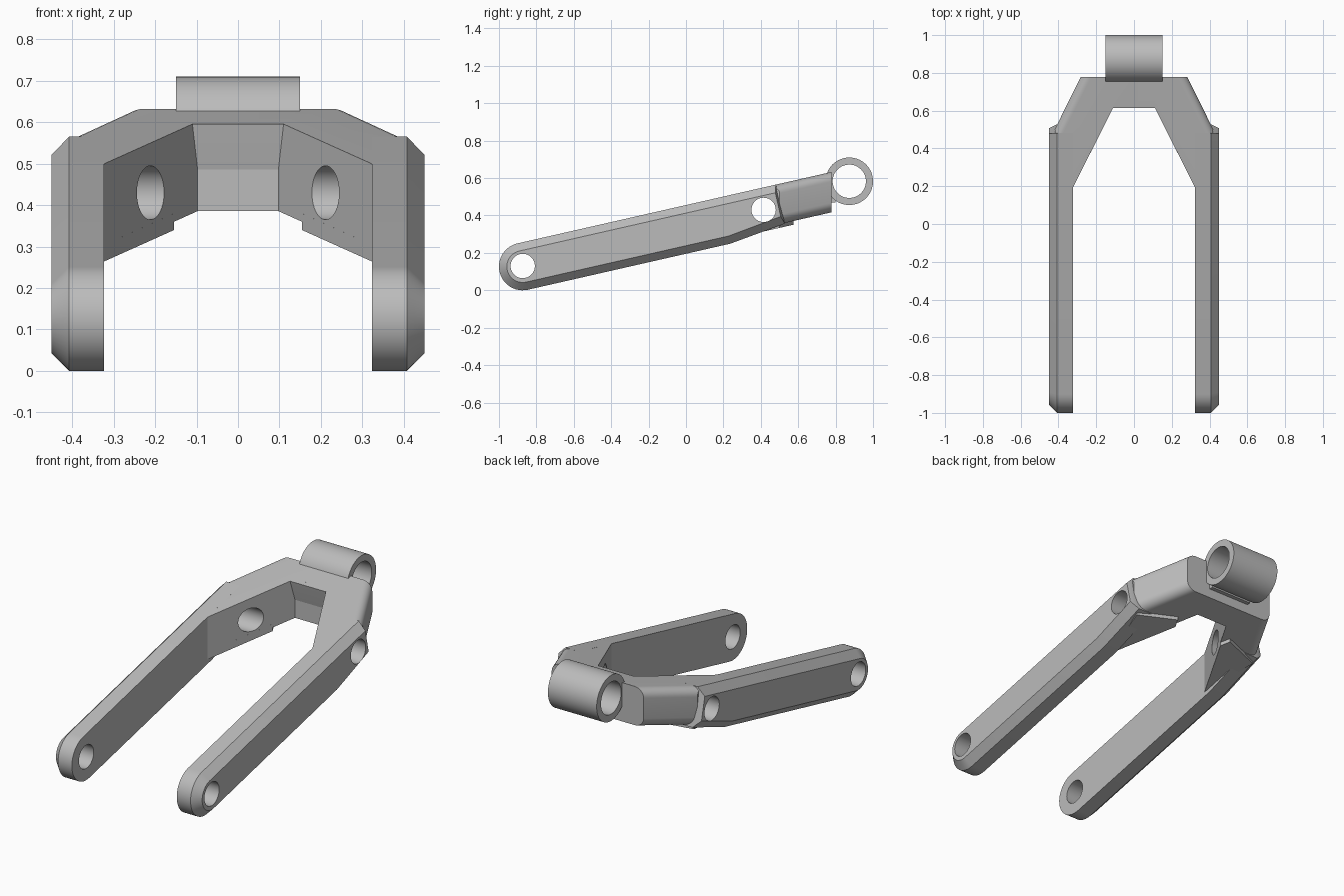
import bpy, bmesh, math
from mathutils import Vector

if "Cube" in bpy.data.objects:
    bpy.data.objects.remove(bpy.data.objects["Cube"])

SLOPE = 0.2275                       # rise of the whole frame towards the back
ANGLE = math.atan(SLOPE)
PIVOT_Y, PIVOT_Z, R = -0.873, 0.127, 0.127
TOP, BOTTOM, LOW = 0.4557, 0.24, 0.22   # plane heights at y = 0

grey = bpy.data.materials.new("plain_grey")
grey.use_nodes = True
colour = (0.5, 0.5, 0.5, 1)
grey.diffuse_color = colour
grey.node_tree.nodes["Principled BSDF"].inputs["Base Color"].default_value = colour


def make_object(name, bm):
    bmesh.ops.recalc_face_normals(bm, faces=bm.faces)
    mesh = bpy.data.meshes.new(name)
    bm.to_mesh(mesh)
    bm.free()
    mesh.materials.append(grey)
    obj = bpy.data.objects.new(name, mesh)
    bpy.context.collection.objects.link(obj)
    return obj


def loft(rings):
    """Solid through matching rings of points, capped at both ends."""
    bm = bmesh.new()
    loops = [[bm.verts.new(p) for p in ring] for ring in rings]
    n = len(loops[0])
    for a, b in zip(loops, loops[1:]):
        for i in range(n):
            j = (i + 1) % n
            bm.faces.new((a[i], a[j], b[j], b[i]))
    bm.faces.new(loops[0])
    bm.faces.new(loops[-1])
    return bm


def along(x, u, v):
    """Point given along (u) and across (v) the sloping arm axis."""
    c, s = math.cos(ANGLE), math.sin(ANGLE)
    return Vector((x, PIVOT_Y + u * c - v * s, PIVOT_Z + u * s + v * c))


def sloped_prism(plan, low, high):
    return loft([[(x, y, h + SLOPE * y) for x, y in plan] for h in (low, high)])


def cylinder(name, radius, width, y, z):
    ring = [(radius * math.cos(t * math.tau / 64), radius * math.sin(t * math.tau / 64))
            for t in range(64)]
    return make_object(name, loft([[(x, y + a, z + b) for a, b in ring]
                                   for x in (-width, width)]))


def finish(obj, cutters=()):
    """Apply the bores, then smooth only the round surfaces."""
    for cutter in cutters:
        mod = obj.modifiers.new("bore", "BOOLEAN")
        mod.operation, mod.solver, mod.object = "DIFFERENCE", "EXACT", cutter
    bpy.context.view_layer.update()
    graph = bpy.context.evaluated_depsgraph_get()
    mesh = bpy.data.meshes.new_from_object(obj.evaluated_get(graph))
    obj.modifiers.clear()
    obj.data = mesh
    bpy.ops.object.select_all(action="DESELECT")
    obj.select_set(True)
    bpy.context.view_layer.objects.active = obj
    bpy.ops.object.shade_smooth_by_angle(angle=math.radians(25))


# Bores
front_bore = cylinder("front_bore_cutter", 0.065, 0.6, PIVOT_Y, PIVOT_Z + 0.003)
rear_bore = cylinder("rear_bore_cutter", 0.065, 0.6, 0.415, 0.43)
tube_bore = cylinder("tube_bore_cutter", 0.089, 0.6, 0.873, 0.583)


# Arms: rounded front end, kinked underside, chamfered outer edge
def arm_ring(x, inset):
    r = R - inset
    pts = [(r * math.cos(t), r * math.sin(t))
           for t in (math.pi / 2 + math.pi * i / 24 for i in range(25))]
    end = 1.417 - 0.3 * inset
    pts += [(1.11, -r), (end, -0.087 + inset), (end, r)]
    return [along(x, u, v) for u, v in pts]


WING = [(0, 0.64), (0.0975, 0.64), (0.325, 0.19), (0.36, 0.19),
        (0.42, 0.5), (0.283, 0.777), (0, 0.777)]
GUSSET = [(0.325, 0.19), (0.155, 0.526), (0.18, 0.575), (0.4, 0.5)]

for side, s in (("left", 1), ("right", -1)):
    arm = make_object(side + "_arm", loft([arm_ring(s * 0.323, 0), arm_ring(s * 0.408, 0),
                                           arm_ring(s * 0.45, 0.042)]))
    finish(arm, (front_bore, rear_bore))

    # Half of the bridge, with its outer long edges rounded
    bm = sloped_prism([(s * x, y) for x, y in WING], BOTTOM, TOP)
    edges = [e for e in bm.edges
             if all(abs(v.co.x) > 0.25 and v.co.y > 0.45 for v in e.verts)
             and abs(e.verts[0].co.y - e.verts[1].co.y) > 0.1]
    bmesh.ops.bevel(bm, geom=edges, offset=0.05, segments=8, profile=0.5, affect="EDGES")
    finish(make_object(side + "_bridge_half", bm), (rear_bore,))

    # Low web under the bridge
    finish(make_object(side + "_gusset", sloped_prism([(s * x, y) for x, y in GUSSET],
                                                      LOW, BOTTOM + 0.02)))

# Middle of the bridge with a rounded lower front edge
floor_v, front_u, fillet = -0.083, 1.555, 0.05
profile = [(1.66, 0.1268), (front_u, 0.1268)]
profile += [(front_u + fillet - fillet * math.cos(t), floor_v + fillet - fillet * math.sin(t))
            for t in (math.pi / 2 * i / 10 for i in range(11))]
profile.append((1.66, floor_v))
finish(make_object("bridge_middle", loft([[along(x, u, v) for u, v in profile]
                                          for x in (-0.17, 0.17)])))

# Cross tube at the back and the small seat that holds it
tube = cylinder("cross_tube", 0.127, 0.15, 0.873, 0.583)
finish(tube, (tube_bore,))
seat = [(0.75, 0.47), (0.8, 0.47), (0.8, 0.52), (0.75, 0.6)]
finish(make_object("tube_seat", loft([[(x, y, z) for y, z in seat] for x in (-0.13, 0.13)])))

for cutter in (front_bore, rear_bore, tube_bore):
    cutter.hide_render = True
    cutter.hide_set(True)
